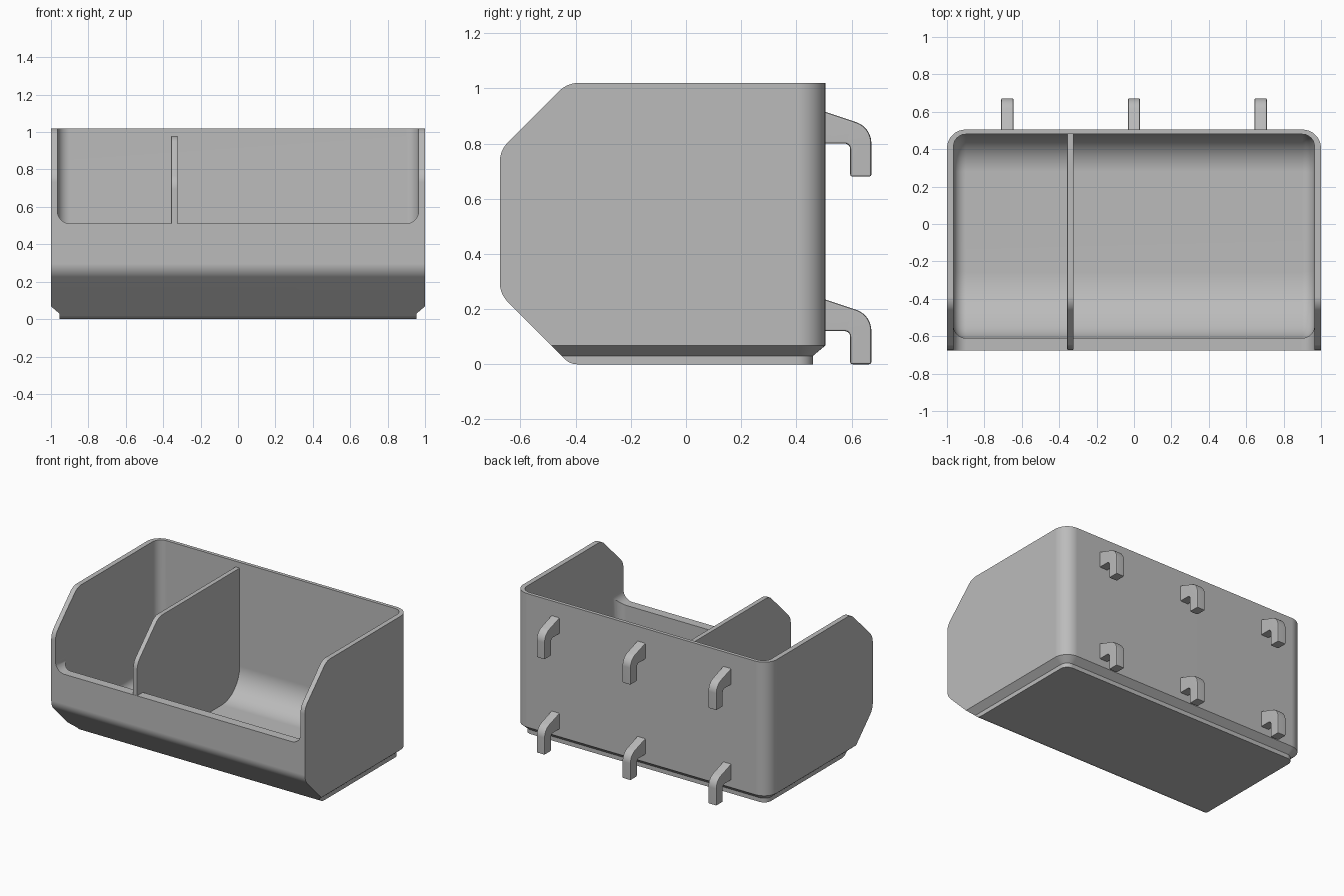
import bpy, bmesh, math
from mathutils import Vector

cube = bpy.data.objects.get("Cube")
if cube:
    bpy.data.objects.remove(cube, do_unlink=True)

grey = bpy.data.materials.new("light grey plastic")
grey.use_nodes = True
colour = (0.5, 0.5, 0.5, 1)
grey.diffuse_color = colour
grey.node_tree.nodes["Principled BSDF"].inputs["Base Color"].default_value = colour


def rounded(corners, segments=8):
    """Outline from (a, b, radius) corners, each filleted by its radius."""
    out = []
    for i, (a, b, r) in enumerate(corners):
        p = Vector((a, b))
        if r == 0:
            out.append(p)
            continue
        u = (Vector(corners[i - 1][:2]) - p).normalized()
        v = (Vector(corners[(i + 1) % len(corners)][:2]) - p).normalized()
        half = u.angle(v) / 2
        centre = p + (u + v).normalized() * (r / math.sin(half))
        start = p + u * (r / math.tan(half)) - centre
        end = p + v * (r / math.tan(half)) - centre
        sweep = math.pi - 2 * half
        for k in range(segments + 1):
            t = k / segments
            out.append(centre + (start * math.sin((1 - t) * sweep)
                                 + end * math.sin(t * sweep)) / math.sin(sweep))
    return out


def loft(name, rings, cap_round=0.0):
    """Skin matching rings of points, close the ends, optionally round them."""
    bm = bmesh.new()
    loops = [[bm.verts.new(p) for p in ring] for ring in rings]
    for low, high in zip(loops, loops[1:]):
        for i in range(len(low)):
            bm.faces.new((low[i - 1], low[i], high[i], high[i - 1]))
    caps = [bm.faces.new(loops[0]), bm.faces.new(loops[-1])]
    bmesh.ops.recalc_face_normals(bm, faces=bm.faces)
    if cap_round:
        edges = [e for f in caps for e in f.edges]
        bmesh.ops.bevel(bm, geom=edges, offset=cap_round, segments=6,
                        profile=0.5, affect='EDGES', clamp_overlap=False)
    mesh = bpy.data.meshes.new(name)
    bm.to_mesh(mesh)
    bm.free()
    mesh.materials.append(grey)
    ob = bpy.data.objects.new(name, mesh)
    bpy.context.collection.objects.link(ob)
    return ob


def prism_x(name, outline, x0, x1, cap_round=0.0):
    return loft(name, [[(x, p.x, p.y) for p in outline] for x in (x0, x1)], cap_round)


def activate(ob):
    bpy.ops.object.select_all(action='DESELECT')
    ob.select_set(True)
    bpy.context.view_layer.objects.active = ob


def cut(ob, tool, operation):
    mod = ob.modifiers.new("cut", 'BOOLEAN')
    mod.operation, mod.solver, mod.object = operation, 'EXACT', tool
    activate(ob)
    bpy.ops.object.modifier_apply(modifier=mod.name)
    bpy.data.objects.remove(tool, do_unlink=True)


def finish(ob, bevel=0.0):
    activate(ob)
    if bevel:
        mod = ob.modifiers.new("soft edges", 'BEVEL')
        mod.width, mod.segments, mod.angle_limit = bevel, 2, math.radians(40)
        bpy.ops.object.modifier_apply(modifier=mod.name)
    bpy.ops.object.shade_smooth_by_angle(angle=math.radians(30))
    ob.modifiers.new("even shading", 'WEIGHTED_NORMAL').keep_sharp = True


# Bin shell: rounded plan with a stepped foot, trimmed to the side profile
def plan(inset, z):
    w, back, r = 1 - inset, 0.505 - inset, 0.1 - inset
    outline = rounded([(-w, -0.8, 0), (w, -0.8, 0), (w, back, r), (-w, back, r)])
    return [(p.x, p.y, z) for p in outline]


bin_shell = loft("bin_shell", [plan(0.045, -0.1), plan(0.045, 0.03),
                               plan(0, 0.068), plan(0, 1.2)])
side = rounded([(-0.42, 0, 0.06), (0.8, 0, 0), (0.8, 1.02, 0), (-0.43, 1.02, 0.1),
                (-0.675, 0.775, 0.1), (-0.675, 0.255, 0.1)])
cut(bin_shell, prism_x("side_trim", side, -1.2, 1.2), 'INTERSECT')

# Scooped interior
scoop = rounded([(-0.42, 0.08, 0.4), (0.48, 0.08, 0.2), (0.48, 1.3, 0),
                 (-0.61, 1.3, 0), (-0.61, 0.27, 0.2)])
cut(bin_shell, prism_x("cavity", scoop, -0.965, 0.965, 0.065), 'DIFFERENCE')

# Open front above the lip
window = rounded([(-0.966, 0.51, 0.07), (0.966, 0.51, 0.07),
                  (0.966, 1.3, 0), (-0.966, 1.3, 0)])
cut(bin_shell, loft("window", [[(p.x, y, p.y) for p in window]
                               for y in (-0.9, -0.5)]), 'DIFFERENCE')
finish(bin_shell)

# Divider
wall = rounded([(-0.41, 0.06, 0), (0.49, 0.06, 0), (0.49, 0.98, 0), (-0.43, 0.98, 0.1),
                (-0.673, 0.737, 0.1), (-0.673, 0.5, 0), (-0.64, 0.5, 0), (-0.64, 0.29, 0)])
finish(prism_x("divider", wall, -0.358, -0.323), 0.006)

# Pegboard hooks: two rows of three
hook = rounded([(0.49, 0.92, 0), (0.672, 0.859, 0.08), (0.672, 0.68, 0),
                (0.595, 0.68, 0), (0.595, 0.8, 0.02), (0.49, 0.8, 0)])
for row, drop in (("upper", 0), ("lower", 0.68)):
    outline = [p - Vector((0, drop)) for p in hook]
    for place, x in (("right", -0.677), ("middle", 0), ("left", 0.677)):
        finish(prism_x(f"{row}_{place}_hook", outline, x - 0.033, x + 0.033), 0.008)
